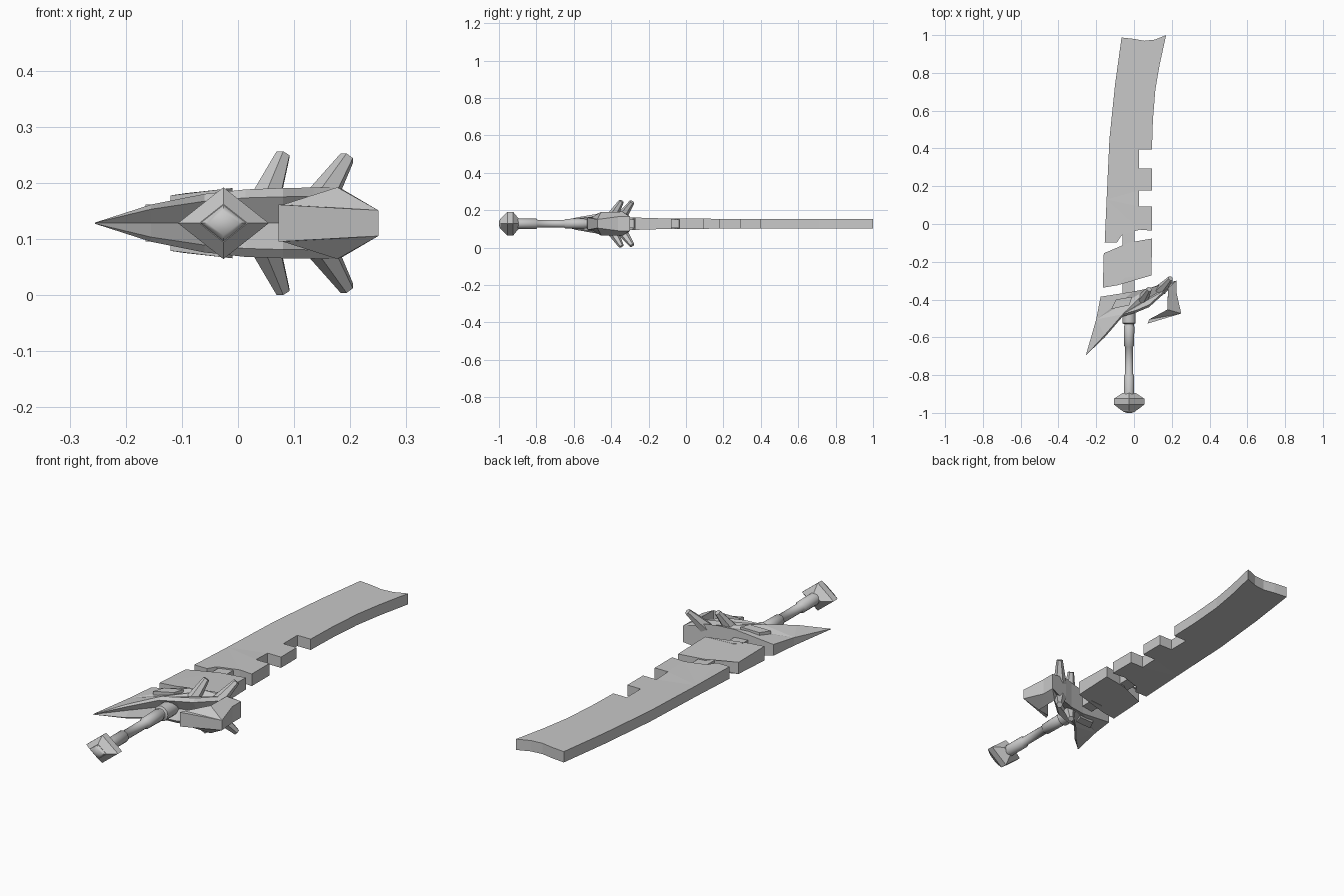
import bpy, bmesh, math
from mathutils import Vector

if "Cube" in bpy.data.objects:
    bpy.data.objects.remove(bpy.data.objects["Cube"], do_unlink=True)

MID = 0.128      # height of the sword's centre plane
AXIS = -0.026    # x of the grip axis

steel = bpy.data.materials.new("grey_steel")
steel.use_nodes = True
steel.diffuse_color = (0.58, 0.58, 0.58, 1)
shader = next(n for n in steel.node_tree.nodes if n.type == "BSDF_PRINCIPLED")
shader.inputs["Base Color"].default_value = steel.diffuse_color


def finish(name, bm, smooth=False):
    bmesh.ops.triangulate(bm, faces=[f for f in bm.faces if len(f.verts) > 4],
                          ngon_method="EAR_CLIP")
    bmesh.ops.recalc_face_normals(bm, faces=bm.faces)
    mesh = bpy.data.meshes.new(name)
    bm.to_mesh(mesh)
    bm.free()
    mesh.materials.append(steel)
    obj = bpy.data.objects.new(name, mesh)
    bpy.context.collection.objects.link(obj)
    if smooth:
        bpy.ops.object.select_all(action="DESELECT")
        obj.select_set(True)
        bpy.context.view_layer.objects.active = obj
        bpy.ops.object.shade_smooth_by_angle(angle=math.radians(50))
    return obj


def loft(name, rings, smooth=False):
    """Skin a stack of equal rings and cap both ends."""
    bm = bmesh.new()
    loops = [[bm.verts.new(p) for p in ring] for ring in rings]
    n = len(loops[0])
    for a, b in zip(loops, loops[1:]):
        for i in range(n):
            j = (i + 1) % n
            bm.faces.new((a[i], a[j], b[j], b[i]))
    bm.faces.new(loops[0])
    bm.faces.new(loops[-1])
    return finish(name, bm, smooth)


def slab(name, outline, half):
    """Flat plate whose half thickness depends on the position."""
    return loft(name, [[(x, y, MID + s * half(x, y)) for x, y in outline] for s in (-1, 1)])


def lathe(name, profile, sides, squash=1, smooth=True):
    """Turned part along y, profile given as (y, radius)."""
    turn = [math.tau * i / sides for i in range(sides)]
    return loft(name, [[(AXIS + r * math.cos(t), y, MID + squash * r * math.sin(t))
                        for t in turn] for y, r in profile], smooth)


def interp(table, x):
    for (a, u), (b, v) in zip(table, table[1:]):
        if x <= b:
            return u + (v - u) * max(0, x - a) / (b - a)
    return table[-1][1]


# Main blade: flared tip, three notches on the right edge, stepped break below
blade = [(-0.066, 0.987), (0, 0.98), (0.055, 0.97), (0.11, 0.976), (0.17, 1),
         (0.135, 0.84), (0.113, 0.71), (0.1, 0.55), (0.095, 0.395)]
for top, bottom in ((0.395, 0.293), (0.178, 0.093)):
    blade += [(0.027, top), (0.027, bottom), (0.095, bottom)]
    if bottom > 0.2:
        blade.append((0.095, 0.178))
blade += [(0.095, -0.035), (0.03, -0.03), (-0.066, -0.06), (-0.09, -0.098),
          (-0.155, -0.098), (-0.145, 0.13), (-0.13, 0.45), (-0.1, 0.74)]
slab("main_blade", blade, lambda x, y: 0.025 if y > 0.1 else 0.028)

# Broken lower blade piece and the core joining the pieces
slab("lower_blade",
     [(0.095, -0.077), (-0.025, -0.098), (-0.09, -0.145), (-0.16, -0.155),
      (-0.165, -0.337), (-0.09, -0.325), (-0.045, -0.283), (0.093, -0.272)],
     lambda x, y: 0.033 if y < -0.2 else 0.027)
slab("blade_core", [(-0.06, 0), (0.003, 0), (0.003, -0.4), (-0.06, -0.4)],
     lambda x, y: 0.022)

# Guard: swept wing on one side, hooked prong on the other
WIDTHS = [(-0.255, 0.001), (-0.115, 0.046), (0.03, 0.062), (0.18, 0.064), (0.255, 0.02)]


def guard_half(x, y):
    return 0.033 if y < -0.5 and x > 0.05 else interp(WIDTHS, x)


upper_edge = [(-0.255, -0.695), (-0.2, -0.505), (-0.177, -0.385), (0, -0.357),
              (0.08, -0.34), (0.125, -0.325), (0.225, -0.3), (0.225, -0.363),
              (0.25, -0.474), (0.072, -0.527), (0.08, -0.505), (0.177, -0.453)]
lower_edge = [(0.18, -0.352), (0.135, -0.39), (0.08, -0.44), (0.013, -0.468),
              (-0.06, -0.49), (-0.155, -0.6)]
rings = []
for level, shift in ((-1, 0.012), (-0.75, 0), (0, 0.025), (0.75, 0), (1, 0.012)):
    rings.append([(x, y, MID + level * guard_half(x, y)) for x, y in upper_edge]
                 + [(x, y + shift, MID + level * guard_half(x, y)) for x, y in lower_edge])
loft("guard", rings)

# Raised panel on both faces of the guard
slab("guard_panel", [(-0.12, -0.45), (-0.095, -0.4), (-0.01, -0.385), (-0.025, -0.43)],
     lambda x, y: guard_half(x, y) + 0.005)

# Four slanted spikes, mirrored above and below
for label, base, tip in (("inner", (0.045, -0.4, 0.03), (0.08, -0.345, 0.121)),
                         ("outer", (0.14, -0.35, 0.03), (0.194, -0.288, 0.116))):
    for side, s in (("upper", 1), ("lower", -1)):
        a, b = (Vector((p[0], p[1], MID + s * p[2])) for p in (base, tip))
        turn = (b - a).to_track_quat("Z", "Y")
        loft(f"{side}_{label}_spike",
             [[c + turn @ Vector((r * math.cos(k * math.tau / 6),
                                  r * math.sin(k * math.tau / 6), 0)) for k in range(6)]
              for c, r in ((a, 0.031), (b, 0.014))])

# Grip with collars
lathe("grip", [(-0.4, 0.035), (-0.525, 0.035), (-0.53, 0.025), (-0.54, 0.025),
               (-0.545, 0.028), (-0.645, 0.026), (-0.65, 0.021), (-0.795, 0.021),
               (-0.8, 0.027), (-0.91, 0.027)], 12)

# Diamond pommel with a rounded boss
lathe("pommel", [(-0.895, 0.035), (-0.925, 0.081), (-0.955, 0.081), (-0.985, 0.043)],
      4, 0.79, False)
lathe("pommel_boss", [(-0.98, 0.043), (-0.987, 0.04), (-0.995, 0.028), (-1, 0.012)],
      4, 0.79)
